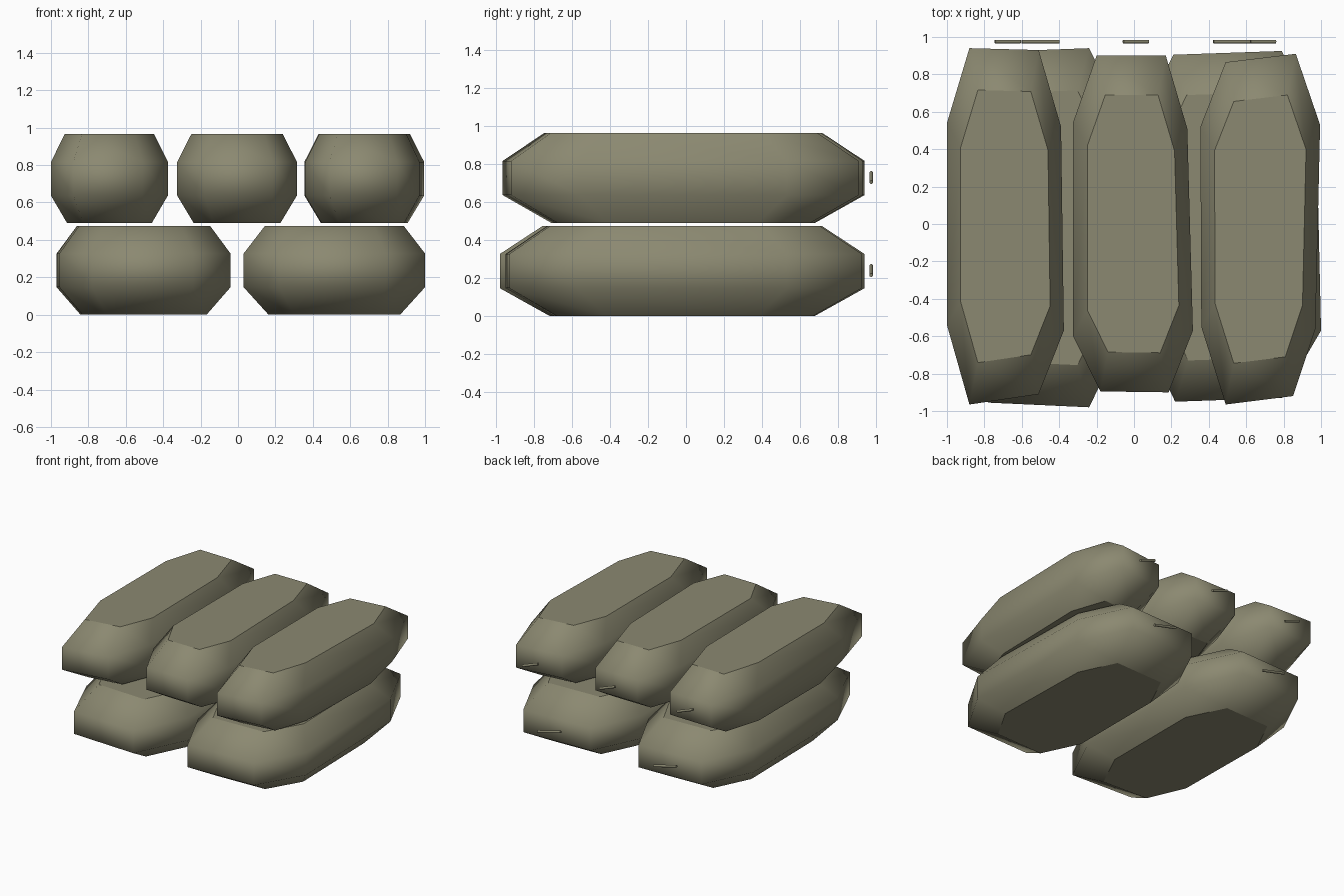
import bpy, bmesh, math

if "Cube" in bpy.data.objects:
    bpy.data.objects.remove(bpy.data.objects["Cube"])

def material(name, rgb):
    m = bpy.data.materials.new(name)
    m.diffuse_color = (*rgb, 1)
    m.use_nodes = True
    m.node_tree.nodes["Principled BSDF"].inputs["Base Color"].default_value = m.diffuse_color
    return m

canvas = material("olive canvas", (0.26, 0.25, 0.165))

# Sandbag: wobbly octagon outline lofted through four levels, smooth sides, flat caps
def sandbag(name, z0, outline):
    cx = (min(p[0] for p in outline) + max(p[0] for p in outline)) / 2
    cy = (min(p[1] for p in outline) + max(p[1] for p in outline)) / 2
    bm = bmesh.new()
    rings = []
    for z, s in ((0, 0.725), (0.147, 1), (0.327, 1), (0.475, 0.765)):
        rings.append([bm.verts.new((cx + (x - cx) * s, cy + (y - cy) * s, z0 + z))
                      for x, y in outline])
    for a, b in zip(rings, rings[1:]):
        for i in range(8):
            j = (i + 1) % 8
            bm.faces.new((a[i], a[j], b[j], b[i])).smooth = True
    bm.faces.new(rings[0])
    bm.faces.new(rings[-1])
    bmesh.ops.recalc_face_normals(bm, faces=bm.faces)
    me = bpy.data.meshes.new(name)
    bm.to_mesh(me)
    bm.free()
    me.materials.append(canvas)
    bpy.context.collection.objects.link(bpy.data.objects.new(name, me))

# Tie: thin slanted cord behind the bag mouth
def tie(name, x, z, width):
    rise = 0.05
    bpy.ops.mesh.primitive_cylinder_add(
        vertices=8, radius=0.01, depth=math.hypot(width, rise),
        location=(x, 0.975, z), rotation=(0, math.atan2(-width, rise), 0))
    ob = bpy.context.object
    ob.name = name
    ob.data.materials.append(canvas)
    bpy.ops.object.shade_smooth_by_angle(angle=math.radians(50))

# Outlines run clockwise from the back left corner
sandbag("lower_left_bag", 0.005, [(-0.78, 0.92), (-0.24, 0.94), (-0.04, 0.53), (-0.04, -0.57),
                              (-0.24, -0.98), (-0.78, -0.955), (-0.955, -0.55), (-0.97, 0.53)])
sandbag("lower_right_bag", 0.005, [(0.21, 0.905), (0.79, 0.925), (0.975, 0.53), (1.0, -0.57),
                               (0.79, -0.93), (0.22, -0.95), (0.03, -0.55), (0.03, 0.53)])
sandbag("upper_left_bag", 0.495, [(-0.88, 0.94), (-0.51, 0.93), (-0.39, 0.52), (-0.375, -0.57),
                              (-0.51, -0.91), (-0.88, -0.965), (-1.0, -0.54), (-1.0, 0.54)])
sandbag("upper_middle_bag", 0.495, [(-0.20, 0.90), (0.17, 0.90), (0.285, 0.51), (0.315, -0.57),
                                (0.185, -0.90), (-0.18, -0.895), (-0.325, -0.60), (-0.325, 0.545)])
sandbag("upper_right_bag", 0.495, [(0.49, 0.865), (0.865, 0.91), (0.995, 0.53), (0.97, -0.56),
                               (0.85, -0.92), (0.49, -0.965), (0.36, -0.55), (0.355, 0.52)])

for side, x in (("left", -0.50), ("right", 0.525)):
    tie(f"lower_{side}_tie", x, 0.245, 0.20)
for side, x in (("left", -0.675), ("middle", 0.01), ("right", 0.69)):
    tie(f"upper_{side}_tie", x, 0.735, 0.135)

# Settle exactly on the ground
for ob in bpy.context.collection.objects:
    ob.location.z -= 0.005
